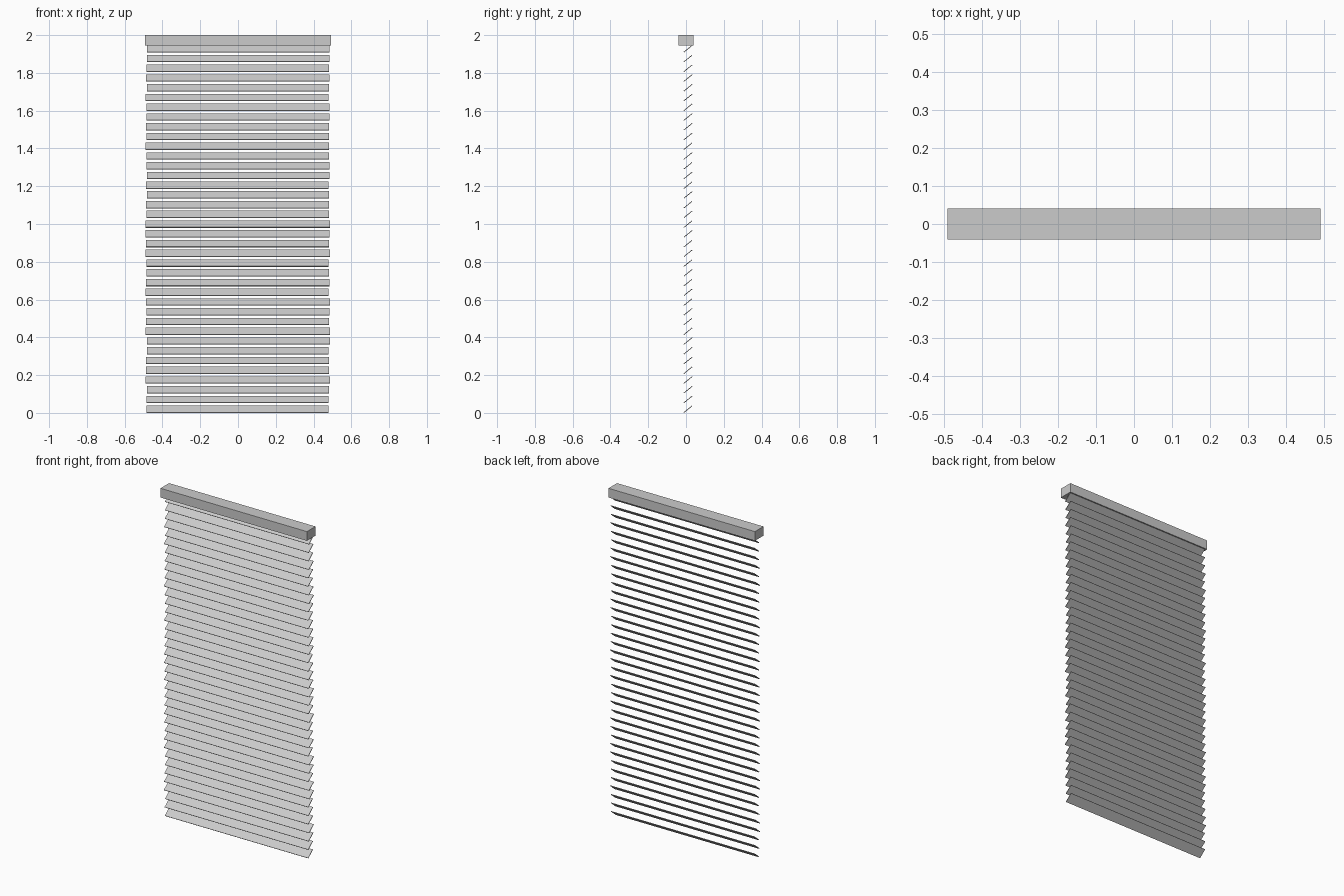
import bpy, math, random

if "Cube" in bpy.data.objects:
    bpy.data.objects.remove(bpy.data.objects["Cube"])

random.seed(4)
SLATS = 38
PITCH = 1.908 / (SLATS - 1)
TILT = math.radians(39)
DEPTH, THICK = 0.057, 0.004


def box(name, size, loc, tilt=0.0):
    bpy.ops.mesh.primitive_cube_add(size=1, location=loc, rotation=(tilt, 0, 0))
    ob = bpy.context.object
    ob.name = name
    ob.scale = size
    bpy.ops.object.transform_apply(location=False, rotation=False, scale=True)
    return ob


# Head rail across the top
box("head_rail", (0.984, 0.082, 0.056), (0, 0, 1.972))

# Tilted slats, low edge to the front, with slightly uneven ends
half_height = (DEPTH * math.sin(TILT) + THICK * math.cos(TILT)) / 2
for i in range(SLATS):
    left = -random.uniform(0.481, 0.490)
    right = random.uniform(0.479, 0.488)
    box(f"slat_{i + 1:02d}", (right - left, DEPTH, THICK),
        ((left + right) / 2, 0.0105, half_height + i * PITCH), TILT)
